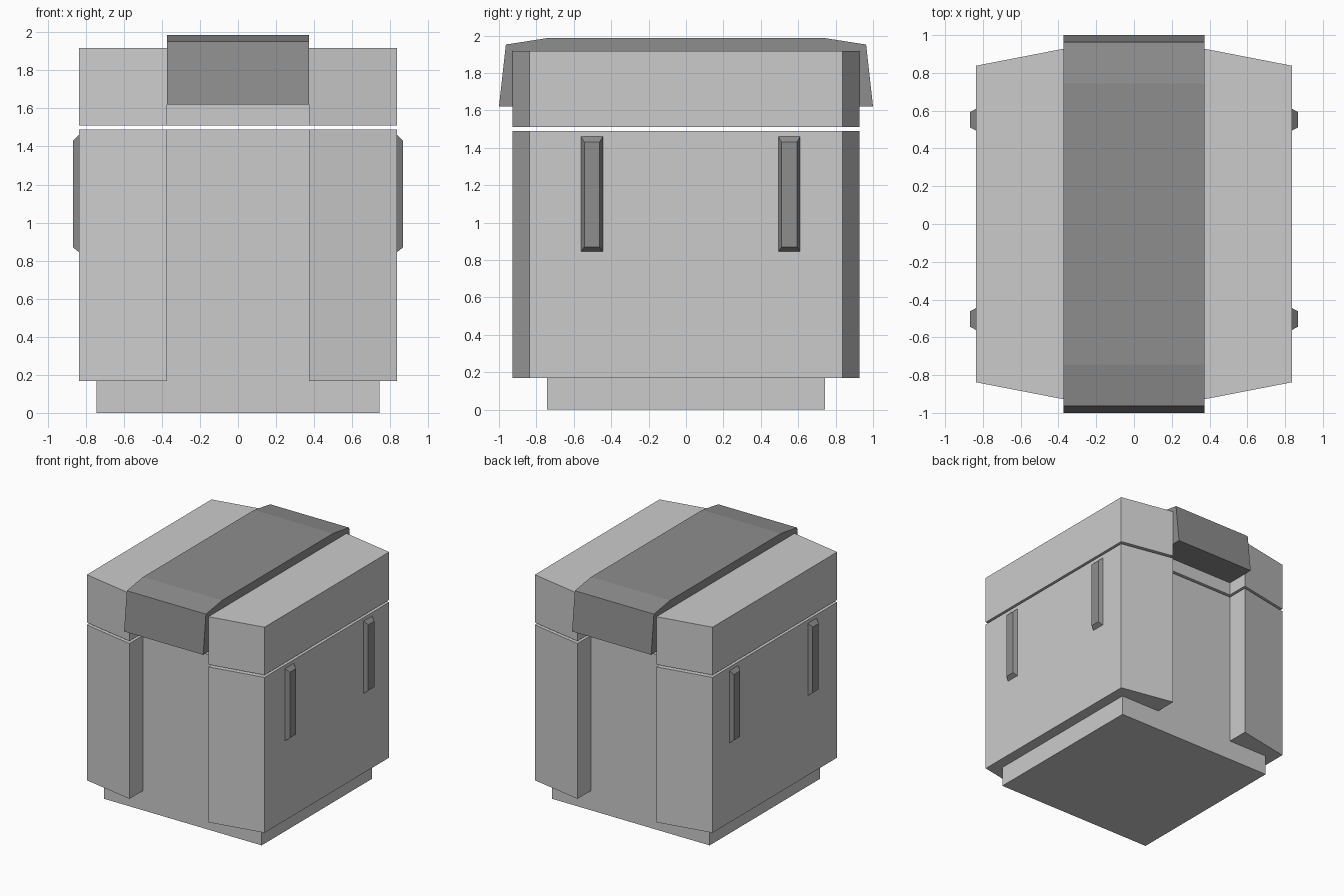
import bpy, bmesh
from mathutils import Vector

if "Cube" in bpy.data.objects:
    bpy.data.objects.remove(bpy.data.objects["Cube"])


def grey(name, v):
    mat = bpy.data.materials.new(name)
    mat.diffuse_color = (v, v, v, 1)
    mat.use_nodes = True
    mat.node_tree.nodes["Principled BSDF"].inputs["Base Color"].default_value = mat.diffuse_color
    return mat


SHELL = grey("shell_grey", 0.56)
TRIM = grey("trim_dark_grey", 0.27)


def finish(name, bm, mat):
    bmesh.ops.recalc_face_normals(bm, faces=bm.faces)
    mesh = bpy.data.meshes.new(name)
    bm.to_mesh(mesh)
    bm.free()
    mesh.materials.append(mat)
    obj = bpy.data.objects.new(name, mesh)
    bpy.context.collection.objects.link(obj)


def prism(name, points, depth, mat):
    """Extrude a closed planar outline along a vector."""
    bm = bmesh.new()
    face = bm.faces.new([bm.verts.new(p) for p in points])
    new = bmesh.ops.extrude_face_region(bm, geom=[face])["geom"]
    bmesh.ops.translate(bm, vec=Vector(depth),
                        verts=[v for v in new if isinstance(v, bmesh.types.BMVert)])
    finish(name, bm, mat)


def layer(name, outline, z0, z1):
    prism(name, [(x, y, z0) for x, y in outline], (0, 0, z1 - z0), SHELL)


# Plan outline: tapered side panels with a recessed centre channel front and back
C = 0.743
quarter = [(0.836, 0.838), (0.372, 0.928), (0.372, C)]
back = quarter + [(-x, y) for x, y in reversed(quarter)]
outline = back + [(-x, -y) for x, y in back]

# Base plinth, main body and separate lid with a thin open gap
layer("base", [(-C, -C), (C, -C), (C, C), (-C, C)], 0, 0.168)
layer("body", outline, 0.168, 1.49)
layer("lid", outline, 1.51, 1.917)

# Strap folded over the lid, filling the channel down to its ends
half = [(C, 1.91), (C, 1.62), (1.0, 1.62), (0.963, 1.952), (0.745, 1.986)]
profile = half + [(-y, z) for y, z in reversed(half)]
prism("lid_strap", [(-0.372, y, z) for y, z in profile], (0.744, 0, 0), TRIM)


# Bevelled ribs on both sides
def rib(name, side, yc):
    bm = bmesh.new()
    rings = []
    for x, hy, z0, z1 in ((0.828, 0.058, 0.845, 1.46), (0.836, 0.058, 0.845, 1.46),
                          (0.868, 0.041, 0.87, 1.43)):
        rings.append([bm.verts.new((side * x, yc + sy * hy, z))
                      for sy, z in ((-1, z0), (1, z0), (1, z1), (-1, z1))])
    for a, b in zip(rings, rings[1:]):
        for i in range(4):
            j = (i + 1) % 4
            bm.faces.new((a[i], a[j], b[j], b[i]))
    bm.faces.new(rings[0])
    bm.faces.new(rings[-1])
    finish(name, bm, TRIM)


for side, label in ((1, "right"), (-1, "left")):
    for yc, end in ((-0.503, "front"), (0.552, "back")):
        rib(f"{label}_{end}_rib", side, yc)
